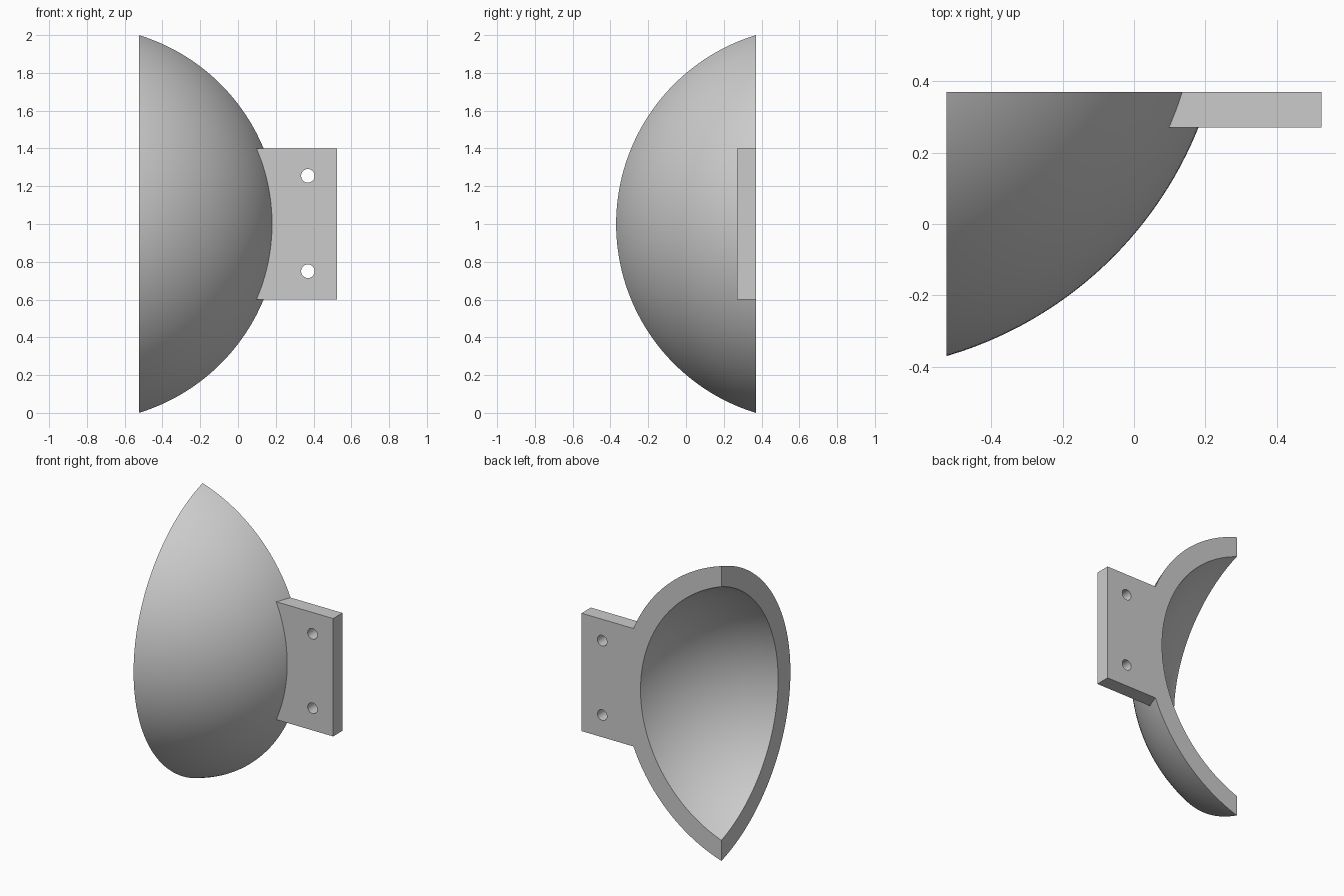
import bpy
import math

# Remove only the default cube
cube = bpy.data.objects.get("Cube")
if cube:
    bpy.data.objects.remove(cube, do_unlink=True)

# Main dimensions
SIDE, BACK = -0.525, 0.37            # the two flat cut planes
OFFSET = 0.3057                      # sphere centre lies this far beyond both
CENTRE = (SIDE - OFFSET, BACK + OFFSET, 1.0)
OUTER, INNER = 1.0895, 0.963

grey = bpy.data.materials.new("light_grey")
grey.use_nodes = True
colour = (0.6, 0.6, 0.6, 1.0)
grey.diffuse_color = colour
grey.node_tree.nodes["Principled BSDF"].inputs["Base Color"].default_value = colour


def finish(name):
    obj = bpy.context.object
    obj.name = name
    obj.data.materials.append(grey)
    return obj


def ball(name, radius):
    bpy.ops.mesh.primitive_uv_sphere_add(
        segments=192, ring_count=96, radius=radius, location=CENTRE)
    return finish(name)


def box(name, low, high):
    middle = [(a + b) / 2 for a, b in zip(low, high)]
    bpy.ops.mesh.primitive_cube_add(size=1, location=middle)
    obj = finish(name)
    obj.scale = [b - a for a, b in zip(low, high)]
    bpy.ops.object.transform_apply(location=False, rotation=False, scale=True)
    return obj


def combine(target, tool, operation):
    """Apply one boolean and discard the helper."""
    tool.hide_render = True
    mod = target.modifiers.new(operation.lower(), 'BOOLEAN')
    mod.operation, mod.solver, mod.object = operation, 'EXACT', tool
    bpy.ops.object.select_all(action='DESELECT')
    bpy.context.view_layer.objects.active = target
    target.select_set(True)
    bpy.ops.object.modifier_apply(modifier=mod.name)
    bpy.data.objects.remove(tool, do_unlink=True)


# Curved shell with its flat mounting plate, trimmed flush by the cut planes
shell = ball("shell_with_mounting_plate", OUTER)
plate = box("mounting_plate", (-0.1, 0.27, 0.6), (0.525, 0.5, 1.4))
combine(shell, plate, 'UNION')
quadrant = box("quadrant", (SIDE, -1.0, -0.5), (1.0, BACK, 2.5))
combine(shell, quadrant, 'INTERSECT')

# Hollow inside
combine(shell, ball("hollow", INNER), 'DIFFERENCE')

# Two screw holes through the plate
for z in (0.75, 1.255):
    bpy.ops.mesh.primitive_cylinder_add(
        vertices=48, radius=0.036, depth=0.5,
        location=(0.37, 0.32, z), rotation=(math.pi / 2, 0, 0))
    combine(shell, finish("screw_hole"), 'DIFFERENCE')

# One material slot and smooth curves with crisp edges
shell.data.materials.clear()
shell.data.materials.append(grey)
for face in shell.data.polygons:
    face.material_index = 0
bpy.ops.object.shade_smooth_by_angle(angle=math.radians(20))
